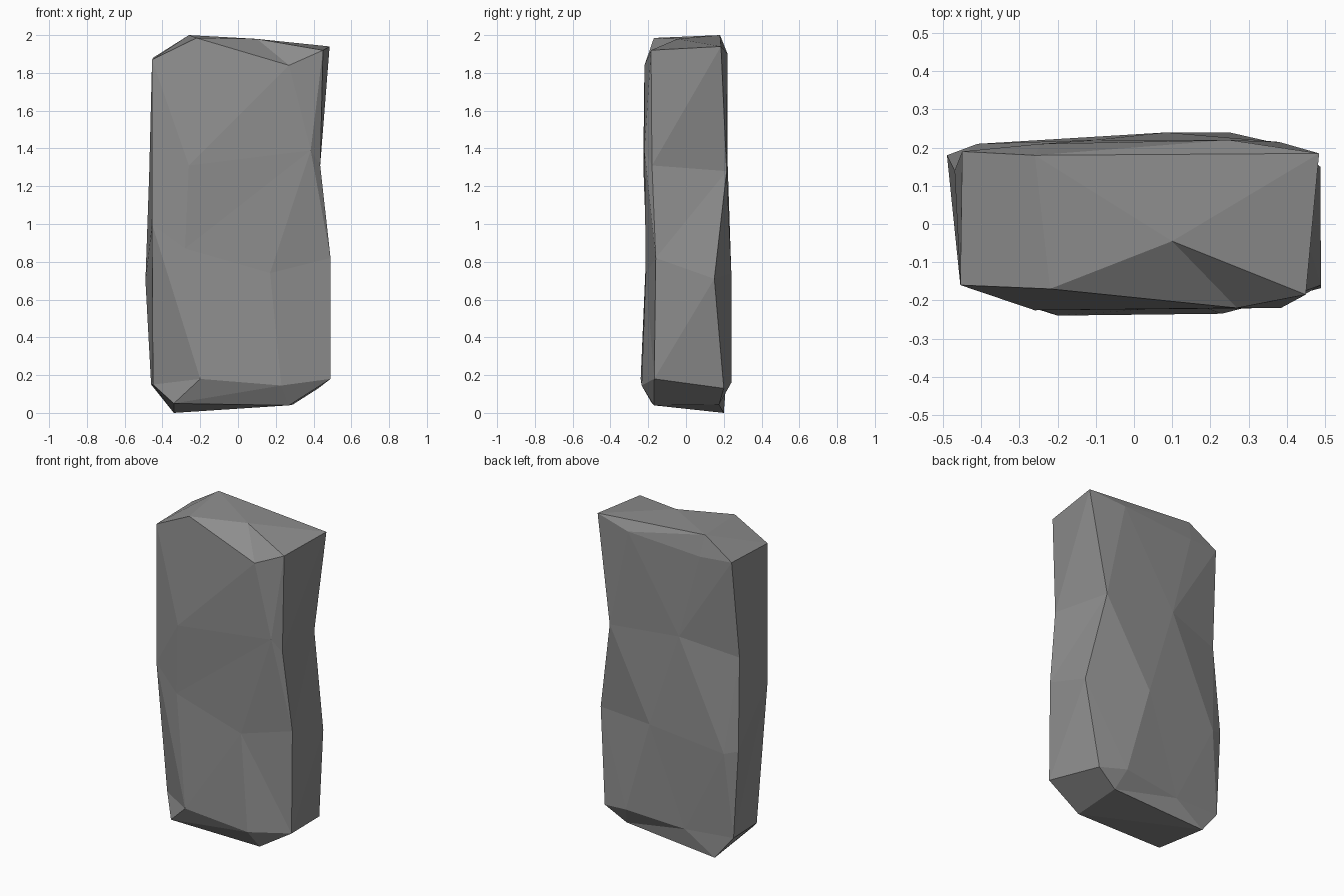
import bpy
import bmesh
from mathutils import Vector

# Remove only the default object
default_object = bpy.data.objects.get("Cube")
if default_object:
    bpy.data.objects.remove(default_object, do_unlink=True)


def make_material(name, colour):
    material = bpy.data.materials.new(name)
    material.use_nodes = True
    material.diffuse_color = colour
    shader = material.node_tree.nodes["Principled BSDF"]
    shader.inputs["Base Color"].default_value = colour
    shader.inputs["Roughness"].default_value = 0.9
    return material


def make_ring(mesh, points):
    return [mesh.verts.new(Vector(point)) for point in points]


def bridge_rings(mesh, upper, lower, steps):
    """Join two closed rings with triangles; each step walks
    along the upper (u) or the lower (d) ring."""
    up = down = 0
    for step in steps:
        start_up, start_down = upper[up % len(upper)], lower[down % len(lower)]
        if step == "u":
            up += 1
            corner = upper[up % len(upper)]
        else:
            down += 1
            corner = lower[down % len(lower)]
        mesh.faces.new((start_up, start_down, corner))


rock = bmesh.new()

# Cross-sections from top to bottom, each running front, right, back, left
crest = make_ring(rock, [(-.26, .18, 2), (.1, -.045, 1.98)])
rim = make_ring(rock, [
    (-.455, -.16, 1.87), (-.22, -.17, 1.985), (.27, -.22, 1.84), (.45, -.185, 1.92),
    (.485, .185, 1.94), (.25, .22, 1.9), (-.245, .21, 1.87), (-.45, .19, 1.88)])
left_corner = (-.455, -.16, 1)  # shared by both middle sections
shoulder = make_ring(rock, [
    left_corner, (-.26, -.226, 1.31), (.385, -.22, 1.39), (.435, -.18, 1.31),
    (.38, .215, 1.28), (-.105, .22, 1.335), (-.47, .14, 1.27)])
waist = make_ring(rock, [
    left_corner, (-.28, -.21, .87), (.17, -.213, .74), (.49, -.16, .82),
    (.488, .15, .71), (.085, .24, .74), (-.41, .21, .675), (-.49, .18, .7)])
foot = make_ring(rock, [
    (-.45, -.06, .15), (-.2, -.24, .18), (.23, -.235, .145), (.49, -.168, .18),
    (.425, .2, .13), (.25, .24, .16), (-.14, .21, .13), (-.46, .185, .15)])
base = make_ring(rock, [
    (-.34, -.18, .05), (.27, -.17, .04), (.29, .175, .044), (-.34, .2, 0)])

# Faceted skin between the sections
bridge_rings(rock, crest, rim, "dudddudddd")
bridge_rings(rock, rim, shoulder, "duududududuudud")
bridge_rings(rock, shoulder, waist, "duudduuddududud")
bridge_rings(rock, waist, foot, "duudduuddududuud")
bridge_rings(rock, foot, base, "uuduuduuduud")
rock.faces.new(base)

# Weld the shared corner and point all facets outwards
bmesh.ops.remove_doubles(rock, verts=rock.verts[:], dist=0.001)
bmesh.ops.triangulate(rock, faces=rock.faces[:])
bmesh.ops.recalc_face_normals(rock, faces=rock.faces[:])

# Flat-shaded stone object
stone_mesh = bpy.data.meshes.new("stone_slab")
rock.to_mesh(stone_mesh)
rock.free()
stone_mesh.materials.append(make_material("stone grey", (0.27, 0.27, 0.27, 1)))
stone_slab = bpy.data.objects.new("stone_slab", stone_mesh)
bpy.context.scene.collection.objects.link(stone_slab)
